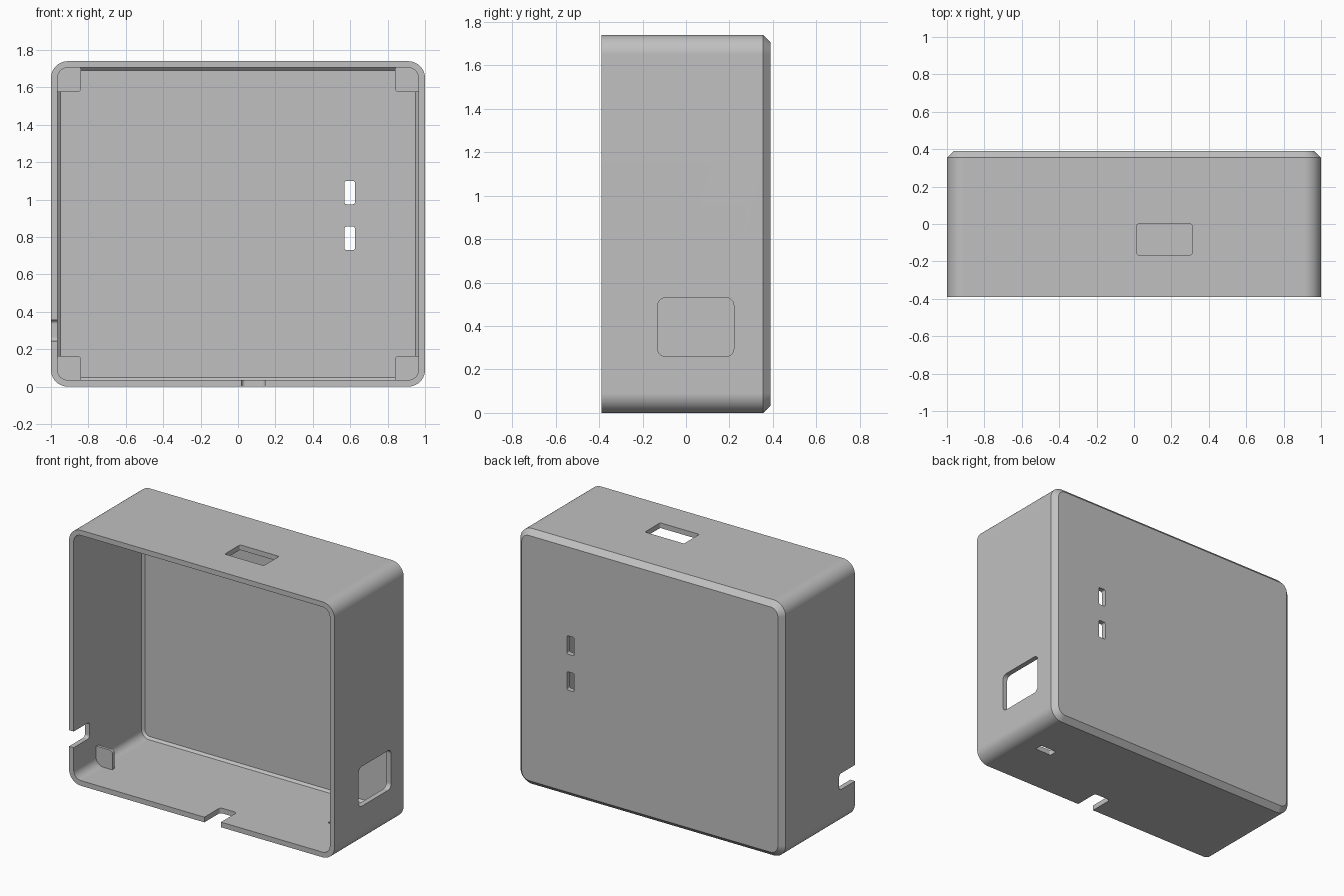
import bpy, bmesh, math
from mathutils import Vector

old = bpy.data.objects.get("Cube")
if old:
    bpy.data.objects.remove(old, do_unlink=True)

W, H, D = 1.0, 1.74, 0.39      # half width, height, half depth
WALL, RADIUS = 0.035, 0.09

grey = bpy.data.materials.new("plain_grey")
grey.use_nodes = True
colour = (0.53, 0.53, 0.53, 1)
grey.diffuse_color = colour
grey.node_tree.nodes["Principled BSDF"].inputs["Base Color"].default_value = colour


def rounded_rect(u0, u1, v0, v1, r, steps=10):
    """Outline of a rectangle with rounded corners, counter-clockwise."""
    points = []
    centres = [(u1 - r, v1 - r), (u0 + r, v1 - r), (u0 + r, v0 + r), (u1 - r, v0 + r)]
    for quarter, (cu, cv) in enumerate(centres):
        for i in range(steps + 1):
            a = math.pi / 2 * (quarter + i / steps)
            points.append((cu + r * math.cos(a), cv + r * math.sin(a)))
    return points


def place(axis, u, v, w):
    """Put an outline point (u, v) at distance w along the given axis."""
    return Vector({"x": (w, u, v), "y": (u, w, v), "z": (u, v, w)}[axis])


def loft(name, rings, axis):
    """Closed solid through a row of (outline, distance) rings."""
    bm = bmesh.new()
    loops = [[bm.verts.new(place(axis, u, v, w)) for u, v in outline] for outline, w in rings]
    for a, b in zip(loops, loops[1:]):
        for i in range(len(a)):
            j = (i + 1) % len(a)
            bm.faces.new((a[i], a[j], b[j], b[i]))
    bm.faces.new(loops[0])
    bm.faces.new(loops[-1])
    bmesh.ops.recalc_face_normals(bm, faces=bm.faces)
    mesh = bpy.data.meshes.new(name)
    bm.to_mesh(mesh)
    bm.free()
    mesh.materials.append(grey)
    obj = bpy.data.objects.new(name, mesh)
    bpy.context.collection.objects.link(obj)
    return obj


def prism(name, axis, u, v, w, r, steps=5):
    outline = rounded_rect(*u, *v, r, steps)
    return loft(name, [(outline, w[0]), (outline, w[1])], axis)


def case_ring(inset):
    return rounded_rect(-W + inset, W - inset, inset, H - inset, RADIUS - inset)


# Open-fronted case: chamfered back, outer wall, rim, inner wall, inner back
case = loft("case_shell", [
    (case_ring(WALL), D),
    (case_ring(0), D - WALL),
    (case_ring(0), -D),
    (case_ring(WALL), -D),
    (case_ring(WALL), D - WALL - 0.015),
    (case_ring(WALL + 0.015), D - WALL),
], "y")

# Openings: side window, top window, back slots, floor slot, rim notches
cutters = [
    prism("side_window_cutter", "x", (-0.13, 0.22), (0.26, 0.53), (0.9, 1.1), 0.035),
    prism("top_window_cutter", "z", (0.015, 0.31), (-0.165, 0.0), (H - 0.1, H + 0.1), 0.01),
    prism("upper_slot_cutter", "y", (0.57, 0.625), (0.975, 1.10), (0.3, 0.5), 0.01),
    prism("lower_slot_cutter", "y", (0.57, 0.625), (0.73, 0.855), (0.3, 0.5), 0.01),
    prism("floor_slot_cutter", "z", (0.69, 0.815), (-0.02, 0.035), (-0.1, 0.1), 0.01),
    prism("side_notch_cutter", "x", (-0.6, -0.22), (0.245, 0.355), (-1.1, -0.9), 0.02),
    prism("floor_notch_cutter", "z", (0.02, 0.145), (-0.6, -0.22), (-0.1, 0.1), 0.02),
]
for cutter in cutters:
    cutter.hide_render = True
    cut = case.modifiers.new("cut", "BOOLEAN")
    cut.operation, cut.solver, cut.object = "DIFFERENCE", "EXACT", cutter

# Bake the cuts and drop the cutters
graph = bpy.context.evaluated_depsgraph_get()
baked = bpy.data.meshes.new_from_object(case.evaluated_get(graph))
case.modifiers.clear()
case.data = baked
for cutter in cutters:
    bpy.data.objects.remove(cutter, do_unlink=True)

# Thin tabs in the four inner corners
parts = [case]
for side, u in (("right", (-0.975, -0.84)), ("left", (0.84, 0.975))):
    for level, v in (("lower", (0.025, 0.165)), ("upper", (H - 0.165, H - 0.025))):
        parts.append(prism(f"{level}_{side}_tab", "y", u, v, (-0.15, -0.13), 0.02))

# Smooth the rounded corners, keep flat panels flat
for part in parts:
    bpy.ops.object.select_all(action="DESELECT")
    part.select_set(True)
    bpy.context.view_layer.objects.active = part
    bpy.ops.object.shade_smooth_by_angle(angle=math.radians(30))
    weighted = part.modifiers.new("flat_panels", "WEIGHTED_NORMAL")
    weighted.keep_sharp = True
